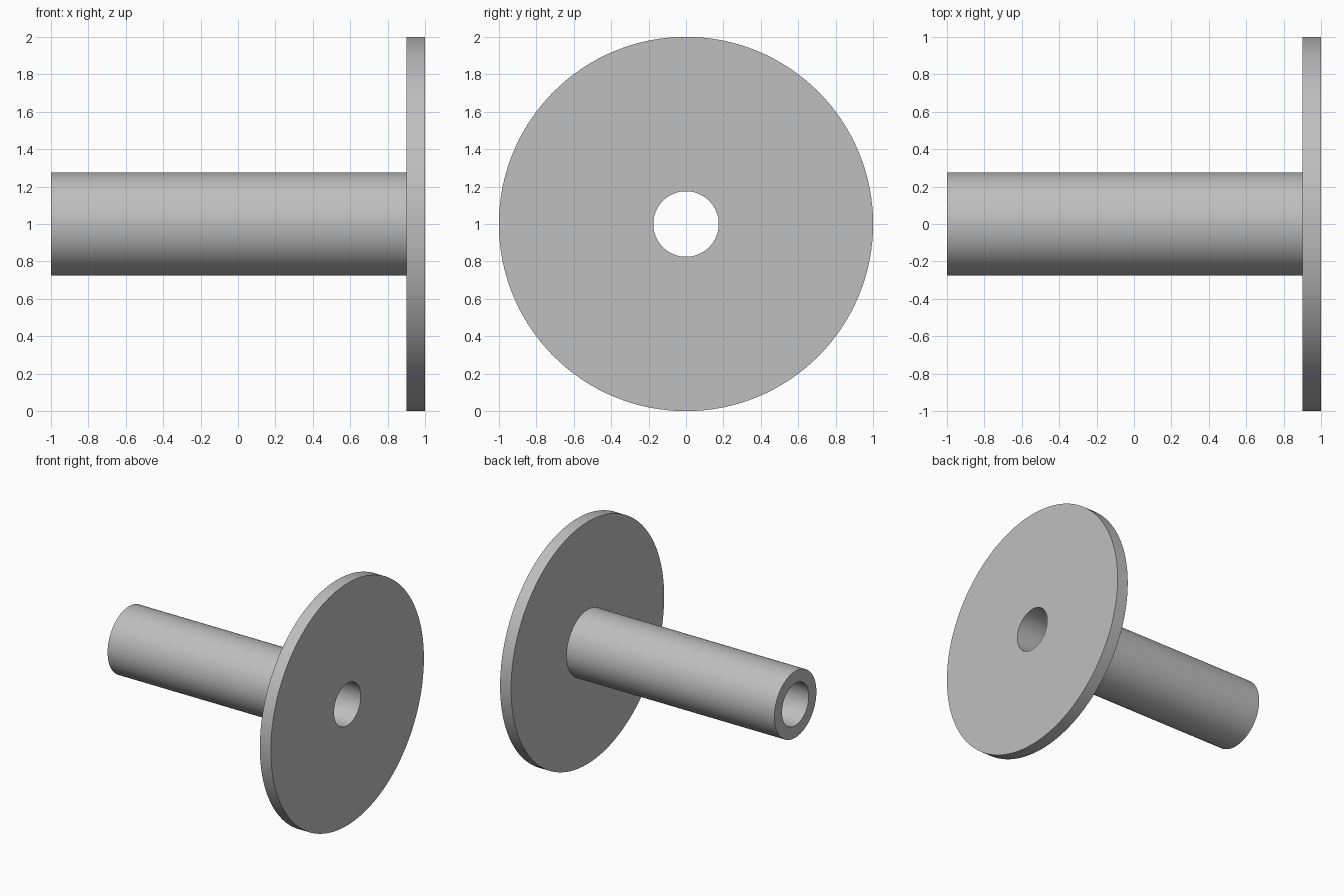
import bpy, bmesh, math
from mathutils import Matrix, Vector

cube = bpy.data.objects.get("Cube")
if cube:
    bpy.data.objects.remove(cube, do_unlink=True)

SEGMENTS = 128
BORE, TUBE, FLANGE = 0.175, 0.275, 1.0
LEFT_END, FLANGE_BACK, FLANGE_FACE = -1.0, 0.9, 1.0

# Plain grey metal
grey = bpy.data.materials.new("grey metal")
grey.use_nodes = True
colour = (0.52, 0.52, 0.52, 1)
grey.diffuse_color = colour
grey.node_tree.nodes["Principled BSDF"].inputs["Base Color"].default_value = colour

# Closed half section (x, radius) of the hollow tube with its end flange
section = [(LEFT_END, BORE), (LEFT_END, TUBE), (FLANGE_BACK, TUBE),
           (FLANGE_BACK, FLANGE), (FLANGE_FACE, FLANGE), (FLANGE_FACE, BORE)]

# Revolve the section around the x axis
bm = bmesh.new()
rings = []
for i in range(SEGMENTS):
    turn = Matrix.Rotation(2 * math.pi * i / SEGMENTS, 3, 'X')
    rings.append([bm.verts.new(turn @ Vector((x, 0, r))) for x, r in section])
for i, ring in enumerate(rings):
    following = rings[(i + 1) % SEGMENTS]
    for j in range(len(section)):
        k = (j + 1) % len(section)
        bm.faces.new((ring[j], ring[k], following[k], following[j]))
bmesh.ops.recalc_face_normals(bm, faces=bm.faces)

mesh = bpy.data.meshes.new("flanged_tube")
bm.to_mesh(mesh)
bm.free()
mesh.materials.append(grey)
tube = bpy.data.objects.new("flanged_tube", mesh)
tube.location.z = FLANGE
bpy.context.collection.objects.link(tube)

# Smooth round walls with crisp rims
bpy.context.view_layer.objects.active = tube
tube.select_set(True)
bpy.ops.object.shade_smooth_by_angle(angle=math.radians(30))
